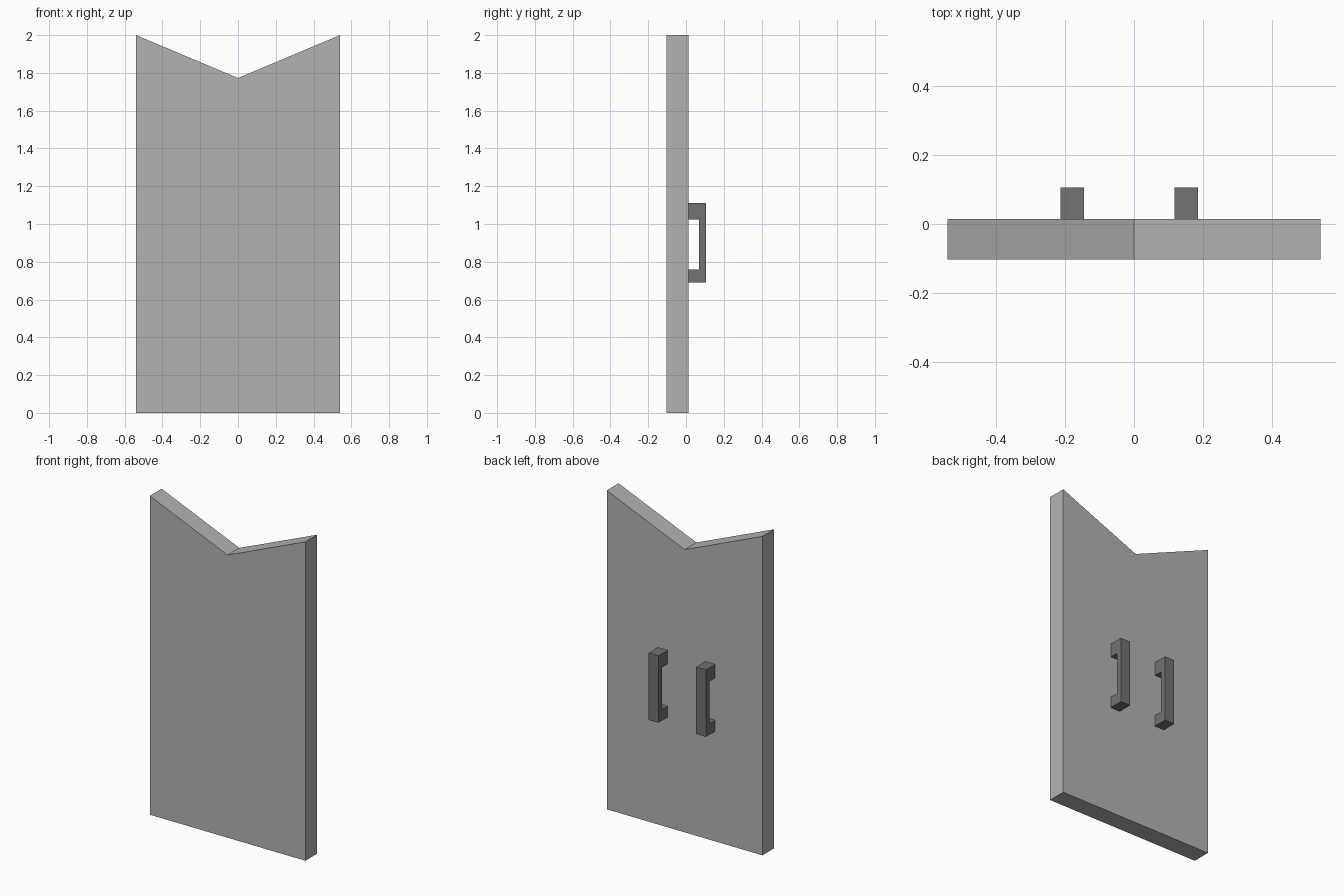
import bpy
import bmesh
from mathutils import Vector

cube = bpy.data.objects.get("Cube")
if cube:
    bpy.data.objects.remove(cube, do_unlink=True)


def make_material(name, grey):
    mat = bpy.data.materials.new(name)
    mat.use_nodes = True
    colour = (grey, grey, grey, 1)
    mat.diffuse_color = colour
    mat.node_tree.nodes["Principled BSDF"].inputs["Base Color"].default_value = colour
    return mat


def extrude_profile(name, points, offset, mat):
    """Extrude a closed flat outline into a solid with flat faces."""
    bm = bmesh.new()
    face = bm.faces.new([bm.verts.new(p) for p in points])
    extruded = bmesh.ops.extrude_face_region(bm, geom=[face])["geom"]
    verts = [v for v in extruded if isinstance(v, bmesh.types.BMVert)]
    bmesh.ops.translate(bm, verts=verts, vec=Vector(offset))
    bmesh.ops.recalc_face_normals(bm, faces=bm.faces)
    mesh = bpy.data.meshes.new(name)
    bm.to_mesh(mesh)
    bm.free()
    mesh.materials.append(mat)
    obj = bpy.data.objects.new(name, mesh)
    bpy.context.collection.objects.link(obj)
    return obj


light_grey = make_material("light grey", 0.45)
dark_grey = make_material("dark grey", 0.17)

# Shield slab with a notched top edge
half, front, back = 0.54, -0.103, 0.014
outline = [(-half, 0), (half, 0), (half, 2), (0, 1.773), (-half, 2)]
extrude_profile("shield_board", [(x, front, z) for x, z in outline],
                (0, back - front, 0), light_grey)

# Two bracket-shaped grips on the back
bracket = [(back, 0.69), (0.105, 0.69), (0.105, 1.11), (back, 1.11),
           (back, 1.025), (0.07, 1.025), (0.07, 0.76), (back, 0.76)]
for name, x in (("right_handle", -0.212), ("left_handle", 0.117)):
    extrude_profile(name, [(x, y, z) for y, z in bracket], (0.068, 0, 0), dark_grey)
